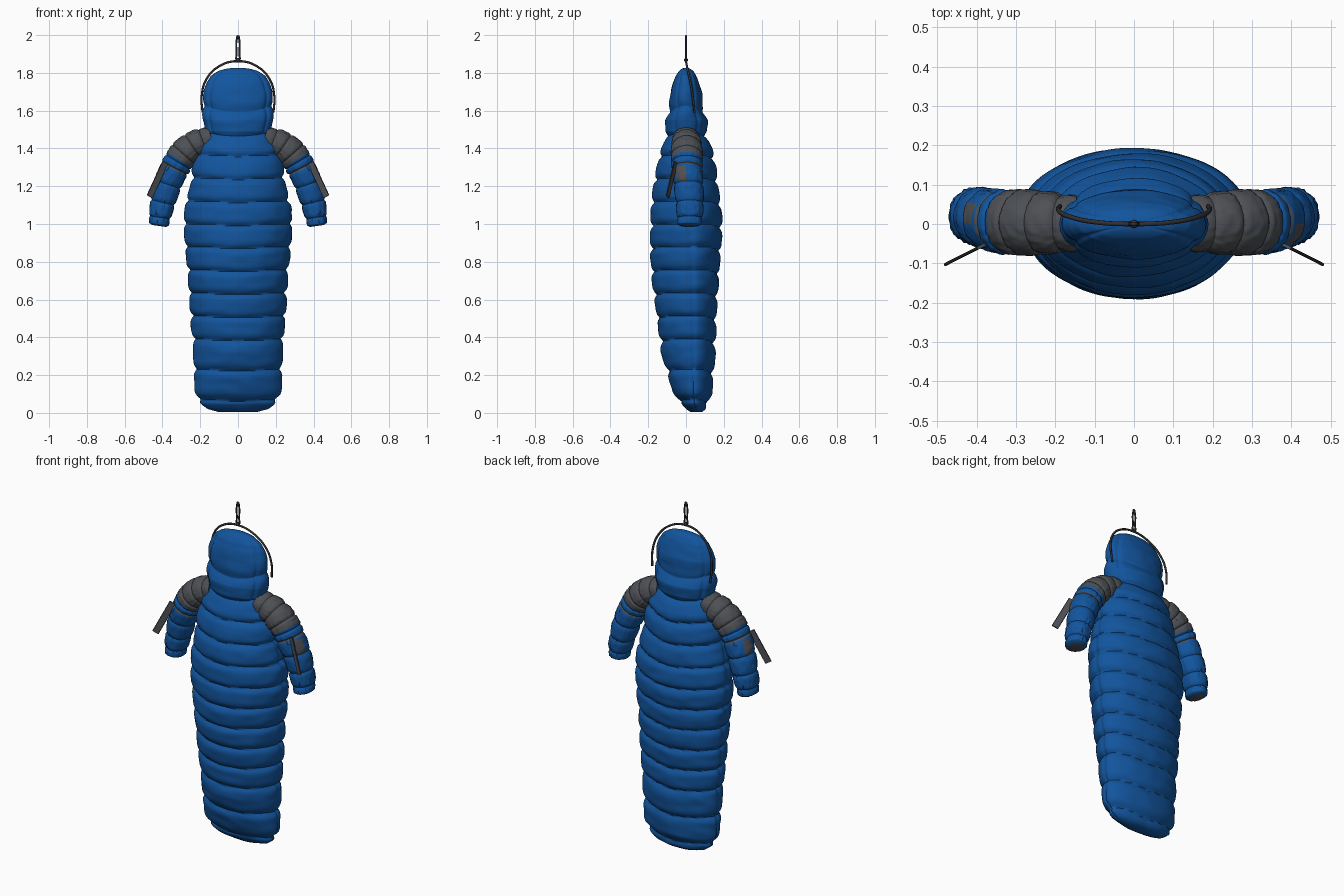
import bpy, bmesh, math
from mathutils import Vector, noise

if "Cube" in bpy.data.objects:
    bpy.data.objects.remove(bpy.data.objects["Cube"])


def material(name, rgb):
    m = bpy.data.materials.new(name)
    m.use_nodes = True
    m.diffuse_color = (*rgb, 1)
    m.node_tree.nodes["Principled BSDF"].inputs["Base Color"].default_value = (*rgb, 1)
    return m


BLUE = material("blue fabric", (0.006, 0.09, 0.34))
GREY = material("grey fabric", (0.075, 0.08, 0.09))
DARK = material("dark cord", (0.03, 0.03, 0.033))


def sample(table, v):
    """Interpolate the rows of a profile, keyed on their first value."""
    for a, b in zip(table, table[1:]):
        if v <= b[0]:
            f = max(0, (v - a[0]) / (b[0] - a[0]))
            return [p + (q - p) * f for p, q in zip(a[1:], b[1:])]
    return table[-1][1:]


def quilt(seams, v, depth):
    """Inward offset that pinches the cloth at each seam."""
    for a, b in zip(seams, seams[1:]):
        if a <= v < b:
            return -depth * abs(2 * (v - a) / (b - a) - 1) ** 4
    return -depth * 0.5


def crinkle(p, size=0.004, scale=11):
    return size * noise.noise(Vector((p[0] * scale, p[1] * scale, p[2] * scale * 1.8)))


def finish(obj, angle=50):
    bpy.ops.object.select_all(action="DESELECT")
    obj.select_set(True)
    bpy.context.view_layer.objects.active = obj
    bpy.ops.object.shade_smooth_by_angle(angle=math.radians(angle))


def loft(name, rows, mats, pick=None, cap=0):
    """Skin closed rings of points; pick(row, column) chooses the material."""
    bm = bmesh.new()
    rings = [[bm.verts.new(p) for p in row] for row in rows]
    n = len(rows[0])
    for i in range(len(rings) - 1):
        for j in range(n):
            k = (j + 1) % n
            f = bm.faces.new((rings[i][j], rings[i][k], rings[i + 1][k], rings[i + 1][j]))
            f.material_index = pick(i, j) if pick else 0
    bm.faces.new(rings[0])
    bm.faces.new(rings[-1]).material_index = cap
    bmesh.ops.recalc_face_normals(bm, faces=bm.faces)
    me = bpy.data.meshes.new(name)
    bm.to_mesh(me)
    bm.free()
    for m in mats:
        me.materials.append(m)
    obj = bpy.data.objects.new(name, me)
    bpy.context.collection.objects.link(obj)
    finish(obj)
    return obj


def padded(name, table, seams, depth, droop, grooves, rows=190, cols=112):
    """Upright padded shell: half width, front, back and side-line y by height."""
    z0, z1 = table[0][0], table[-1][0]
    out = []
    for i in range(rows + 1):
        z = z0 + (z1 - z0) * i / rows
        w, front, back, mid = sample(table, z)
        ring = []
        for j in range(cols):
            a = math.tau * j / cols
            c, s = math.cos(a), math.sin(a)
            p = Vector((w * c, mid + (s * (back - mid) if s > 0 else s * (mid - front)), z))
            off = quilt(seams, z - droop(c, s), depth) + crinkle(p)
            for g in grooves:
                off -= 0.007 * math.exp(-((s - g) / 0.07) ** 2)
            off *= min(1, w / 0.15)
            p.x += off * c
            p.y += off * s
            ring.append(p)
        out.append(ring)
    return loft(name, out, [BLUE])


# Quilted body: height, half width, front y, back y, side seam y
body = [(0.004, 0.10, 0.025, 0.085, 0.055), (0.02, 0.16, 0.00, 0.105, 0.05),
        (0.05, 0.205, -0.035, 0.122, 0.045), (0.10, 0.23, -0.065, 0.138, 0.04),
        (0.20, 0.238, -0.10, 0.148, 0.04), (0.32, 0.238, -0.132, 0.158, 0.04),
        (0.50, 0.255, -0.155, 0.162, 0.04), (0.70, 0.266, -0.182, 0.175, 0.035),
        (0.88, 0.284, -0.192, 0.188, 0.03), (1.00, 0.291, -0.19, 0.194, 0.025),
        (1.10, 0.284, -0.186, 0.186, 0.02), (1.20, 0.257, -0.176, 0.172, 0.01),
        (1.30, 0.245, -0.158, 0.16, 0.0), (1.40, 0.222, -0.132, 0.14, 0.0),
        (1.46, 0.19, -0.105, 0.112, 0.0), (1.54, 0.13, -0.07, 0.07, 0.0)]
body_seams = [-0.1, 0.06, 0.22] + [0.38 + 0.122 * k for k in range(11)]
padded("quilted_body", body, body_seams, 0.02,
       lambda c, s: 0.012 * abs(c) if s < 0 else 0.025 * abs(c) - 0.012, [0])

# Hood with a padded collar and two piping seams over the crown
hood = [(1.435, 0.09, -0.06, 0.06, 0.0), (1.455, 0.135, -0.09, 0.09, 0.0),
        (1.49, 0.17, -0.108, 0.112, 0.0), (1.55, 0.187, -0.112, 0.117, 0.0),
        (1.60, 0.192, -0.098, 0.1, 0.0), (1.65, 0.191, -0.09, 0.09, 0.0),
        (1.70, 0.184, -0.082, 0.084, 0.0), (1.75, 0.167, -0.068, 0.07, 0.0),
        (1.785, 0.142, -0.054, 0.056, 0.0), (1.81, 0.105, -0.037, 0.04, 0.0),
        (1.822, 0.065, -0.022, 0.024, 0.0), (1.827, 0.02, -0.008, 0.008, 0.0)]
padded("hood", hood, [1.39, 1.59, 1.9], 0.016,
       lambda c, s: 0.035 * c * c, [-0.55, 0.55], rows=100, cols=144)

# Sleeves: step, x, y, z, in-plane radius, depth radius
sleeve = [(0, 0.13, 0.0, 1.455, 0.062, 0.07), (1, 0.21, 0.003, 1.432, 0.076, 0.08),
          (2, 0.285, 0.004, 1.378, 0.082, 0.085), (3, 0.335, 0.005, 1.30, 0.078, 0.082),
          (4, 0.368, 0.012, 1.22, 0.076, 0.08), (5, 0.397, 0.02, 1.12, 0.07, 0.075),
          (6, 0.413, 0.02, 1.04, 0.062, 0.07), (6.7, 0.418, 0.018, 0.995, 0.054, 0.064),
          (7, 0.42, 0.018, 0.985, 0.036, 0.046)]
sleeve_seams = [-0.5, 0.7, 1.4, 2.1, 2.65, 3.05, 4.1, 5.1, 6.1, 7.6]


def smooth_center(t):
    pts = [Vector(sample(sleeve, min(7, max(0, t + d)))[:3]) for d in (-0.4, -0.2, 0, 0.2, 0.4)]
    return sum(pts, Vector()) / 5


def make_sleeve(name, side, patch):
    rows, cols, out = 140, 64, []
    for i in range(rows + 1):
        t = 7 * i / rows
        c = smooth_center(t)
        tan = smooth_center(min(7, t + 0.2)) - smooth_center(t - 0.2)
        u = Vector((-tan.z, 0, tan.x)).normalized()
        ru, rv = sample(sleeve, t)[3:]
        ring = []
        for j in range(cols):
            a = math.tau * j / cols
            off = quilt(sleeve_seams, t, 0.009) + crinkle(c + u * math.cos(a))
            p = c + u * (ru + off) * math.cos(a) + Vector((0, 1, 0)) * (rv + off) * math.sin(a)
            ring.append((p.x * side, p.y, p.z))
        out.append(ring)

    def pick(i, j):
        t = 7 * i / rows
        a = (math.tau * (j + 0.5) / cols + math.pi) % math.tau - math.pi
        on_patch = 3.2 < t < 4.1 and patch[0] < a < patch[1]
        on_belt = 2.95 < t < 3.15
        return 1 if t < 2.5 or on_belt or on_patch else 0

    loft(name, out, [BLUE, GREY], pick, cap=1)


def tube(name, pts, radius, mat, cyclic=False):
    cu = bpy.data.curves.new(name, "CURVE")
    cu.dimensions = "3D"
    cu.bevel_depth = radius
    cu.bevel_resolution = 2
    cu.use_fill_caps = True
    sp = cu.splines.new("BEZIER")
    sp.bezier_points.add(len(pts) - 1)
    for bp, p in zip(sp.bezier_points, pts):
        bp.co = p
        bp.handle_left_type = bp.handle_right_type = "AUTO"
    sp.use_cyclic_u = cyclic
    cu.materials.append(mat)
    obj = bpy.data.objects.new(name, cu)
    bpy.context.collection.objects.link(obj)
    return obj


def make_strap(name, side):
    """Thin loose tab hanging off the front of the sleeve."""
    top, tip = Vector((0.385, -0.055, 1.325)), Vector((0.468, -0.097, 1.145))
    along = tip - top
    flat = Vector((along.x, along.y, 0)).normalized()
    thick = Vector((-flat.y, flat.x, 0)) * 0.004
    wide = along.cross(thick).normalized() * 0.015
    rings = []
    for end in (top, tip):
        ring = [end + wide * a + thick * b for a, b in ((-1, -1), (1, -1), (1, 1), (-1, 1))]
        rings.append([(p.x * side, p.y, p.z) for p in ring])
    loft(name, rings, [GREY])
    # dark edging along both long sides of the tab
    for k, e in (("inner", -1), ("outer", 1)):
        pts = [(p.x * side, p.y, p.z) for p in (top + wide * e, tip + wide * e)]
        tube(name + "_edge_" + k, pts, 0.004, DARK)


for label, side, patch in (("left", 1, (-0.85, -0.1)), ("right", -1, (-0.1, 0.6))):
    make_sleeve(label + "_sleeve", side, patch)
    make_strap(label + "_sleeve_strap", side)

# Hanging cord over the hood and the loop above it
half = [(0.188, 0.045, 1.59), (0.192, 0.035, 1.68), (0.168, 0.02, 1.765), (0.1, 0.005, 1.835)]
arch = [(-x, y, z) for x, y, z in half] + [(0, 0, 1.862)] + half[::-1]
tube("hood_cord", arch, 0.006, DARK)
tube("hanging_loop", [(0, 0, 1.865), (-0.007, 0, 1.91), (-0.006, 0, 1.98), (0, 0, 1.995),
                      (0.006, 0, 1.98), (0.007, 0, 1.91)], 0.005, DARK, True)
bpy.ops.mesh.primitive_uv_sphere_add(segments=16, ring_count=8, radius=0.011, location=(0, 0, 1.868))
knot = bpy.context.object
knot.name = "cord_knot"
knot.data.materials.append(DARK)
finish(knot)
